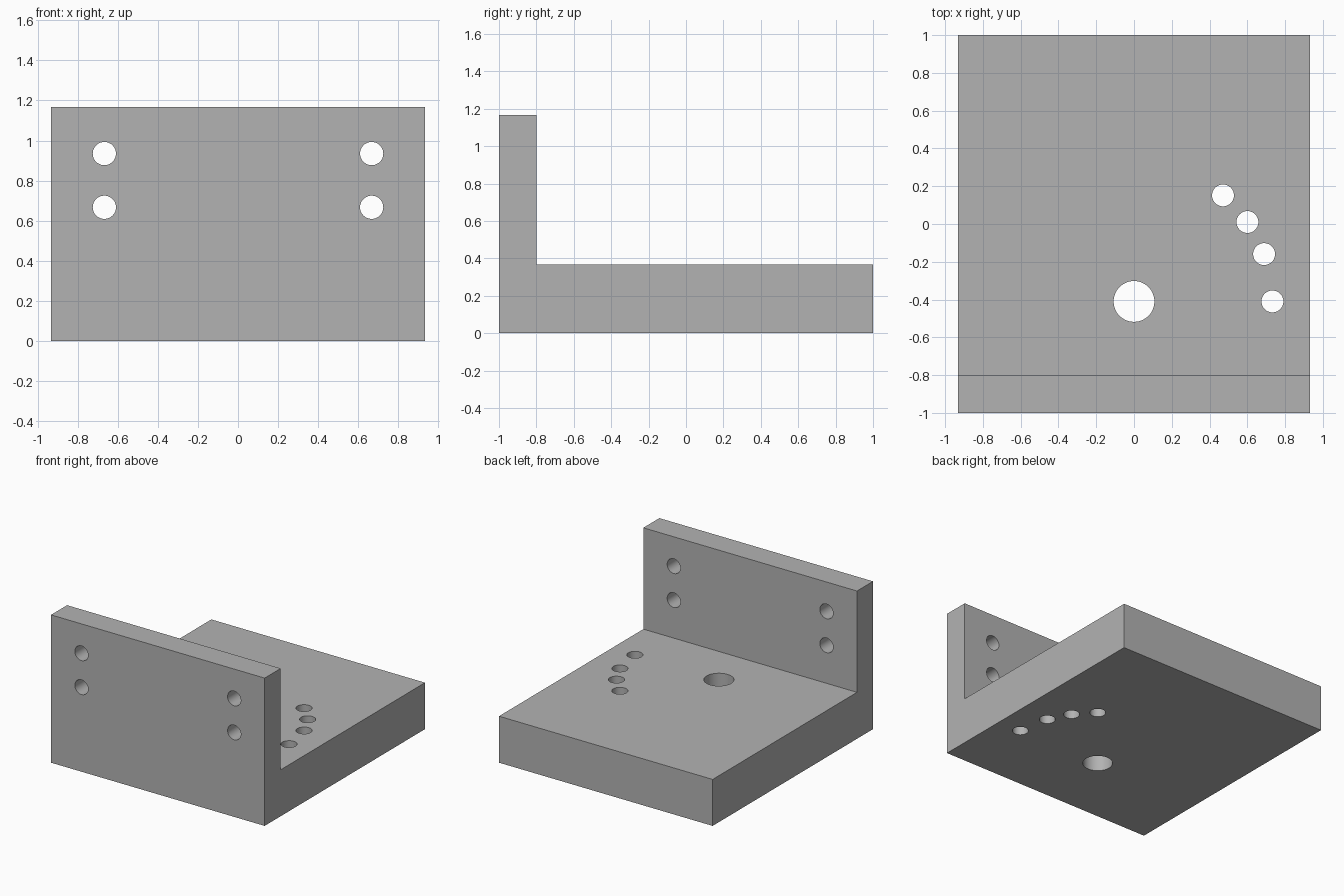
import bpy, bmesh
from math import radians, cos, sin
from mathutils import Matrix, Vector

cube = bpy.data.objects.get("Cube")
if cube:
    bpy.data.objects.remove(cube, do_unlink=True)

# One plain grey for the whole part
grey = bpy.data.materials.new("plain grey")
grey.use_nodes = True
COLOUR = (0.45, 0.45, 0.45, 1)
grey.diffuse_color = COLOUR
grey.node_tree.nodes["Principled BSDF"].inputs["Base Color"].default_value = COLOUR

HALF_WIDTH, HEIGHT = 0.933, 1.167
BASE_TOP, WALL_BACK = 0.367, -0.8


def make_object(name, bm):
    bmesh.ops.recalc_face_normals(bm, faces=bm.faces)
    mesh = bpy.data.meshes.new(name)
    bm.to_mesh(mesh)
    bm.free()
    mesh.materials.append(grey)
    obj = bpy.data.objects.new(name, mesh)
    bpy.context.collection.objects.link(obj)
    return obj


# L-shaped bracket: side profile extruded across the width
profile = [(-1, 0), (1, 0), (1, BASE_TOP), (WALL_BACK, BASE_TOP),
           (WALL_BACK, HEIGHT), (-1, HEIGHT)]
bm = bmesh.new()
face = bm.faces.new([bm.verts.new((-HALF_WIDTH, y, z)) for y, z in profile])
new = bmesh.ops.extrude_face_region(bm, geom=[face])["geom"]
bmesh.ops.translate(bm, vec=(2 * HALF_WIDTH, 0, 0),
                    verts=[v for v in new if isinstance(v, bmesh.types.BMVert)])
bracket = make_object("angle_bracket", bm)

# Hole cutters
cutters = bmesh.new()


def add_hole(centre, radius, depth, axis="Z"):
    turn = Matrix.Rotation(radians(90), 4, "X") if axis == "Y" else Matrix()
    bmesh.ops.create_cone(cutters, cap_ends=True, segments=48, radius1=radius,
                          radius2=radius, depth=depth,
                          matrix=Matrix.Translation(centre) @ turn)


# Pivot hole and the arc of index holes around it
pivot = Vector((0, -0.41, BASE_TOP / 2))
add_hole(pivot, 0.108, 0.6)
for angle in (0, 20, 35, 50):
    a = radians(angle)
    add_hole(pivot + 0.733 * Vector((cos(a), sin(a), 0)), 0.058, 0.6)

# Mounting holes through the upright wall
for x in (-0.667, 0.667):
    for z in (0.667, 0.935):
        add_hole((x, -0.9, z), 0.058, 0.4, "Y")

cutter = make_object("hole_cutters", cutters)
cutter.hide_render = True

# Cut the holes, then discard the cutters
cut = bracket.modifiers.new("holes", "BOOLEAN")
cut.operation, cut.solver, cut.object = "DIFFERENCE", "EXACT", cutter
bpy.ops.object.select_all(action="DESELECT")
bracket.select_set(True)
bpy.context.view_layer.objects.active = bracket
bpy.ops.object.modifier_apply(modifier=cut.name)
bpy.data.objects.remove(cutter, do_unlink=True)

# Smooth hole walls, crisp edges
bpy.ops.object.shade_smooth_by_angle(angle=radians(30))
